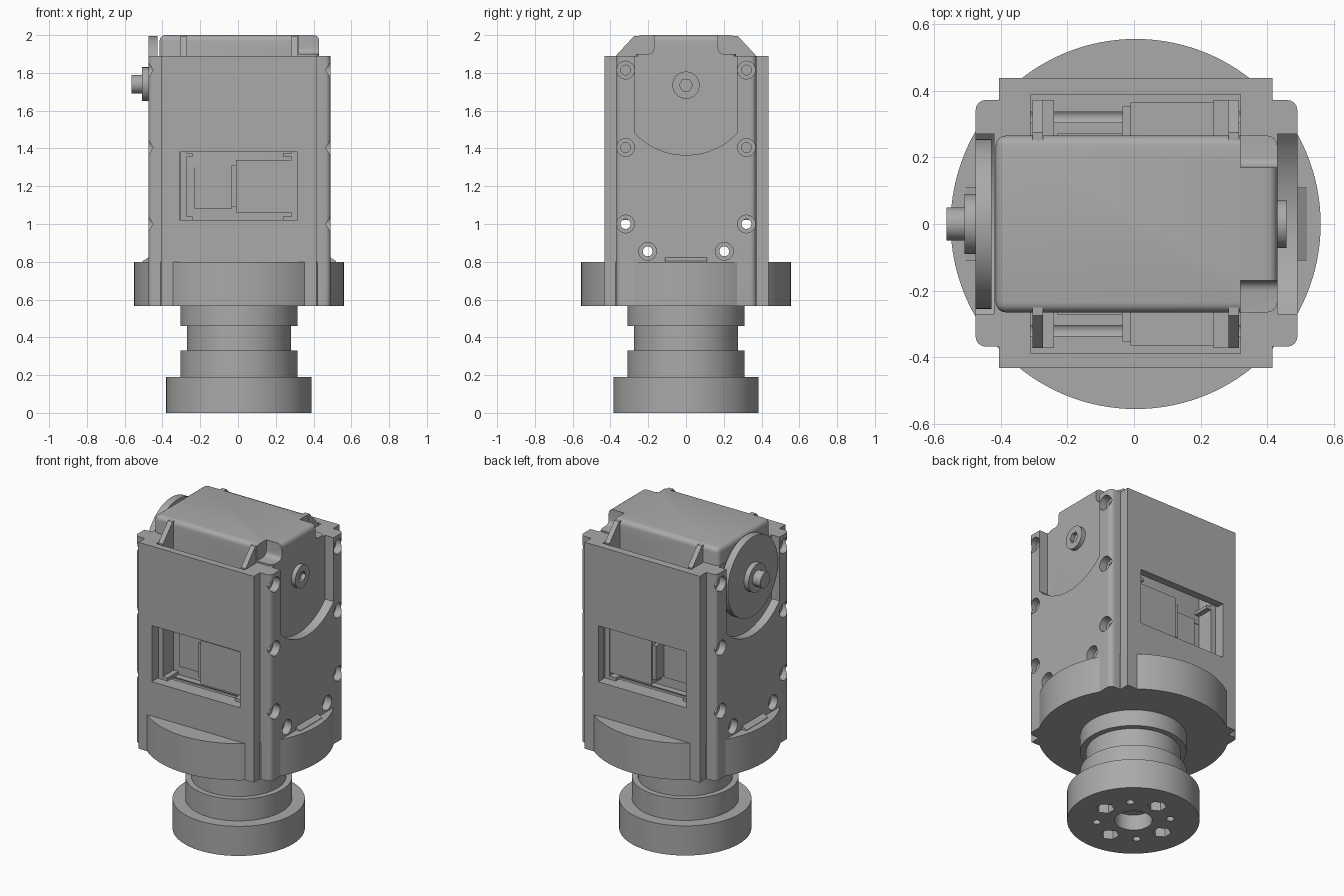
import bpy, bmesh, math
from mathutils import Matrix, Vector

cube = bpy.data.objects.get("Cube")
if cube:
    bpy.data.objects.remove(cube)

grey = bpy.data.materials.new("machined grey")
grey.use_nodes = True
grey.diffuse_color = (0.4, 0.4, 0.4, 1)
grey.node_tree.nodes["Principled BSDF"].inputs["Base Color"].default_value = (0.4, 0.4, 0.4, 1)
CX = 0.005  # axis of the turned parts


def finish(name, bm):
    bmesh.ops.recalc_face_normals(bm, faces=bm.faces)
    mesh = bpy.data.meshes.new(name)
    bm.to_mesh(mesh)
    bm.free()
    mesh.materials.append(grey)
    ob = bpy.data.objects.new(name, mesh)
    bpy.context.collection.objects.link(ob)
    return ob


def box(name, x, y, z, round_if=None, radius=0.03, segs=4):
    """Box from three ranges; edges passing round_if(a, b) are rounded."""
    bm = bmesh.new()
    bmesh.ops.create_cube(bm, size=1)
    for v in bm.verts:
        v.co = [r[0] if c < 0 else r[1] for c, r in zip(v.co, (x, y, z))]
    if round_if:
        edges = [e for e in bm.edges if round_if(e.verts[0].co, e.verts[1].co)]
        bmesh.ops.bevel(bm, geom=edges, offset=radius, segments=segs, profile=0.5, affect='EDGES')
    return finish(name, bm)


def rod(name, axis, centre, radius, start, end, sides=64):
    """Cylinder along X or Z; centre holds the other two coordinates."""
    bm = bmesh.new()
    bmesh.ops.create_cone(bm, cap_ends=True, segments=sides, radius1=radius, radius2=radius, depth=end - start)
    mid = (start + end) / 2
    if axis == 'X':
        m = Matrix.Translation((mid, *centre)) @ Matrix.Rotation(math.pi / 2, 4, 'Y')
    else:
        m = Matrix.Translation((*centre, mid))
    bmesh.ops.transform(bm, matrix=m, verts=bm.verts)
    return finish(name, bm)


def prism(name, points, direction):
    """Extrude a flat outline along a direction."""
    bm = bmesh.new()
    face = bm.faces.new([bm.verts.new(p) for p in points])
    out = bmesh.ops.extrude_face_region(bm, geom=[face])
    bmesh.ops.translate(bm, vec=direction, verts=[g for g in out["geom"] if isinstance(g, bmesh.types.BMVert)])
    return finish(name, bm)


def combine(target, others, operation='DIFFERENCE'):
    for other in others:
        mod = target.modifiers.new("bool", 'BOOLEAN')
        mod.operation, mod.solver, mod.object = operation, 'EXACT', other
        bpy.context.view_layer.objects.active = target
        bpy.ops.object.modifier_apply(modifier=mod.name)
        bpy.data.objects.remove(other)


def vertical(a, b):
    return abs(a.z - b.z) > 0.1


# Housing: rounded side block plus front and back panels
housing = box("housing", (-0.475, 0.49), (-0.368, 0.372), (0.565, 1.89), vertical)
combine(housing, [box("panels", (-0.405, 0.415), (-0.432, 0.438), (0.565, 1.89))], 'UNION')

# U-shaped openings in both sides
cuts = []
for x0, x1 in ((-0.6, -0.42), (0.43, 0.6)):
    arc = [Vector((x0, 0.375 * math.sin(t), 1.74 - 0.375 * math.cos(t)))
           for t in [math.asin(0.27 / 0.375) * i / 12 for i in range(-12, 13)]]
    arc += [Vector((x0, 0.27, 2.2)), Vector((x0, -0.27, 2.2))]
    cuts.append(prism("side_opening", arc, (x1 - x0, 0, 0)))

# Pockets beside the motor and windows through the panels
for s in (-1, 1):
    cuts.append(box("pocket", (-0.31, 0.32), sorted((s * 0.262, s * 0.388)), (1.02, 2.2)))
    cuts.append(box("window", (-0.31, 0.315), sorted((s * 0.35, s * 0.6)), (1.02, 1.38)))

# Through holes with counterbores
for s in (-1, 1):
    for y, z in ((0.32, 1.815), (0.32, 1.405), (0.32, 1.0), (0.203, 0.855)):
        cuts.append(rod("bolt_hole", 'X', (s * y, z), 0.026, -0.8, 0.8, 24))
        cuts.append(rod("counterbore", 'X', (s * y, z), 0.047, -0.8, -0.43, 32))
        cuts.append(rod("counterbore", 'X', (s * y, z), 0.047, 0.44, 0.8, 32))
combine(housing, cuts)

# Motor case with rounded top, lowered corners and a shaft recess
motor = box("motor_case", (-0.415, 0.43), (-0.265, 0.265), (1.3, 2.0),
            lambda a, b: min(a.z, b.z) > 1.9 or vertical(a, b), 0.03)
corners = [box("corner_cut", (0.32, 0.6), sorted((s * 0.17, s * 0.5)), (1.9, 2.2),
               lambda a, b: abs(a.x - b.x) > 0.1 and max(abs(a.y), abs(b.y)) < 0.2 and a.z < 2, 0.03)
           for s in (-1, 1)]
combine(motor, corners + [rod("recess", 'X', (0, 1.735), 0.145, 0.415, 0.6)])
boss = rod("shaft_boss", 'X', (0, 1.735), 0.072, 0.40, 0.457)
combine(boss, [rod("socket", 'X', (0, 1.735), 0.035, 0.43, 0.6, 6)])

# Drive horn on the opposite side
horn = rod("drive_horn", 'X', (0, 1.74), 0.255, -0.475, -0.427)
hub = rod("horn_hub", 'X', (0, 1.74), 0.09, -0.508, -0.47)
knob = rod("horn_screw", 'X', (0, 1.74), 0.05, -0.563, -0.50)

# Ribs, mounting tabs and connectors, alike on front and back
for s, side in ((-1, "front"), (1, "back")):
    for x in (-0.305, 0.283):
        outline = [(x, s * y, z) for y, z in ((0.25, 1.02), (0.372, 1.02), (0.372, 1.89), (0.275, 1.995), (0.25, 1.995))]
        prism(side + "_rib", outline, (0.032, 0, 0))
    for x0, x1 in ((-0.275, -0.24), (0.238, 0.285)):
        for z in (1.02, 1.355):
            box(side + "_tab", (x0, x1), sorted((s * 0.25, s * 0.372)), (z, z + 0.02))
    for name, x0, x1, depth, z0, z1 in (("cover", -0.23, -0.035, 0.272, 1.08, 1.32),
                                        ("connector_base", -0.035, 0.0, 0.352, 1.09, 1.31),
                                        ("connector", -0.01, 0.283, 0.365, 1.06, 1.34)):
        box(side + "_" + name, (x0, x1), sorted((s * 0.25, s * depth)), (z0, z1))

# Mounting flange and its wedge tabs
flange = rod("flange", 'Z', (CX, 0), 0.555, 0.565, 0.80, 128)
for x, d in ((0.489, 0.03), (-0.474, -0.032)):
    prism("wedge_tab", [(x, -0.11, 0.79), (x + d, -0.11, 0.79), (x + d, -0.11, 0.803), (x, -0.11, 0.823)], (0, 0.22, 0))

# Stepped neck and base
turned = [flange, horn, hub, knob, boss, motor, housing]
for name, r, z0, z1 in (("upper_collar", 0.31, 0.46, 0.57), ("neck", 0.275, 0.325, 0.465), ("lower_collar", 0.31, 0.185, 0.33)):
    turned.append(rod(name, 'Z', (CX, 0), r, z0, z1, 96))
base = rod("base", 'Z', (CX, 0), 0.385, 0, 0.19, 96)
holes = [rod("centre_hole", 'Z', (CX, 0), 0.11, -0.1, 0.1)]
for i in range(8):
    a = i * math.pi / 4
    spot = (CX + 0.215 * math.cos(a), 0.215 * math.sin(a))
    holes.append(rod("nut_hole", 'Z', spot, 0.055, -0.1, 0.1, 6) if i % 2 == 0
                 else rod("pin_hole", 'Z', spot, 0.023, -0.1, 0.1, 24))
combine(base, holes)
turned.append(base)

# Smooth the round surfaces, keep edges sharp
bpy.ops.object.select_all(action='DESELECT')
for ob in turned:
    ob.select_set(True)
bpy.context.view_layer.objects.active = base
bpy.ops.object.shade_smooth_by_angle(angle=math.radians(30))
